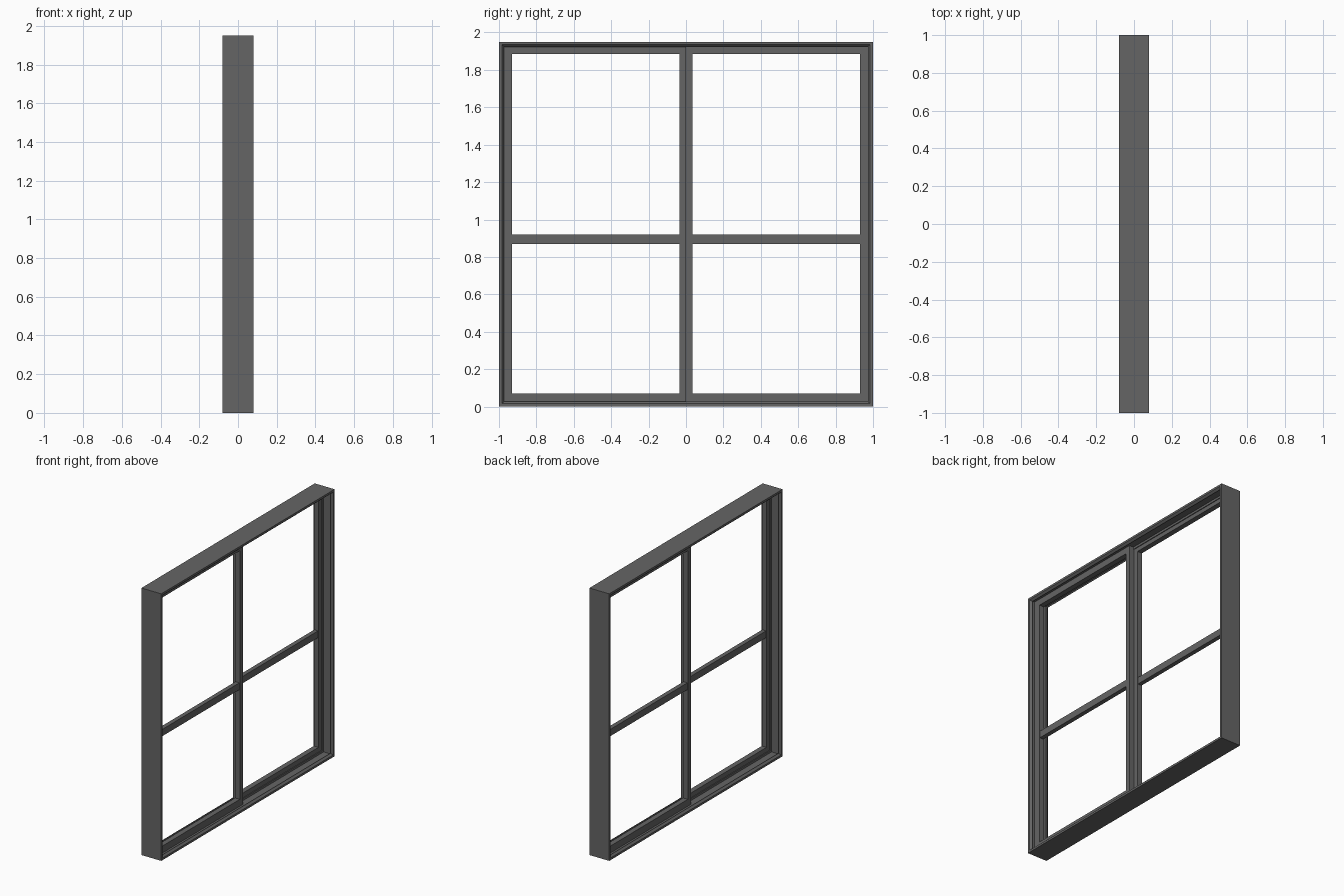
import bpy, bmesh

if "Cube" in bpy.data.objects:
    bpy.data.objects.remove(bpy.data.objects["Cube"])

metal = bpy.data.materials.new("dark_grey_metal")
metal.diffuse_color = (0.13, 0.13, 0.13, 1)
metal.use_nodes = True
metal.node_tree.nodes["Principled BSDF"].inputs["Base Color"].default_value = metal.diffuse_color

H = 1.95  # total height


def finish(name, bm):
    bmesh.ops.recalc_face_normals(bm, faces=bm.faces)
    me = bpy.data.meshes.new(name)
    bm.to_mesh(me)
    bm.free()
    me.materials.append(metal)
    ob = bpy.data.objects.new(name, me)
    bpy.context.collection.objects.link(ob)
    return ob


def ring(name, outer, inner, profile):
    """Mitred rectangular ring: profile points are (t, x), t=0 outer rect, t=1 inner rect.
    Rects are (y0, y1, z0, z1)."""
    bm = bmesh.new()
    loops = []
    for iy, iz in ((0, 2), (1, 2), (1, 3), (0, 3)):
        loops.append([bm.verts.new((x,
                                    outer[iy] + t * (inner[iy] - outer[iy]),
                                    outer[iz] + t * (inner[iz] - outer[iz])))
                      for t, x in profile])
    n = len(profile)
    for c in range(4):
        a, b = loops[c], loops[(c + 1) % 4]
        for i in range(n):
            j = (i + 1) % n
            bm.faces.new((a[i], a[j], b[j], b[i]))
    return finish(name, bm)


def box(name, x0, x1, y0, y1, z0, z1):
    bm = bmesh.new()
    bmesh.ops.create_cube(bm, size=1)
    for v in bm.verts:
        v.co = ((x0 + x1) / 2 + v.co.x * (x1 - x0),
                (y0 + y1) / 2 + v.co.y * (y1 - y0),
                (z0 + z1) / 2 + v.co.z * (z1 - z0))
    return finish(name, bm)


# outer frame: two sliding tracks between lips, parted by a centre rib
half = [(0, 0.08), (0.43, 0.08), (0.80, 0.066), (0.80, 0.062),
        (0.55, 0.062), (0.55, 0.005), (1.0, 0.005)]
profile = half + [(t, -x) for t, x in reversed(half)]
i = 0.035
ring("outer_frame", (-1, 1, 0, H), (-1 + i, 1 - i, i, H - i), profile)

# two sashes in offset tracks, each with a horizontal glazing bar
for side, label in ((-1, "left"), (1, "right")):
    xs = sorted((-side * 0.001, -side * 0.039))
    yo = sorted((side * 0.981, 0))
    yi = sorted((side * 0.93, side * 0.035))
    ring(label + "_sash", (*yo, 0.019, H - 0.019), (*yi, 0.07, 1.885),
         [(0, xs[0]), (1, xs[0]), (1, xs[1]), (0, xs[1])])
    box(label + "_glazing_bar", xs[0] + 0.003, xs[1] - 0.003,
        yi[0] - 0.005, yi[1] + 0.005, 0.87, 0.92)
